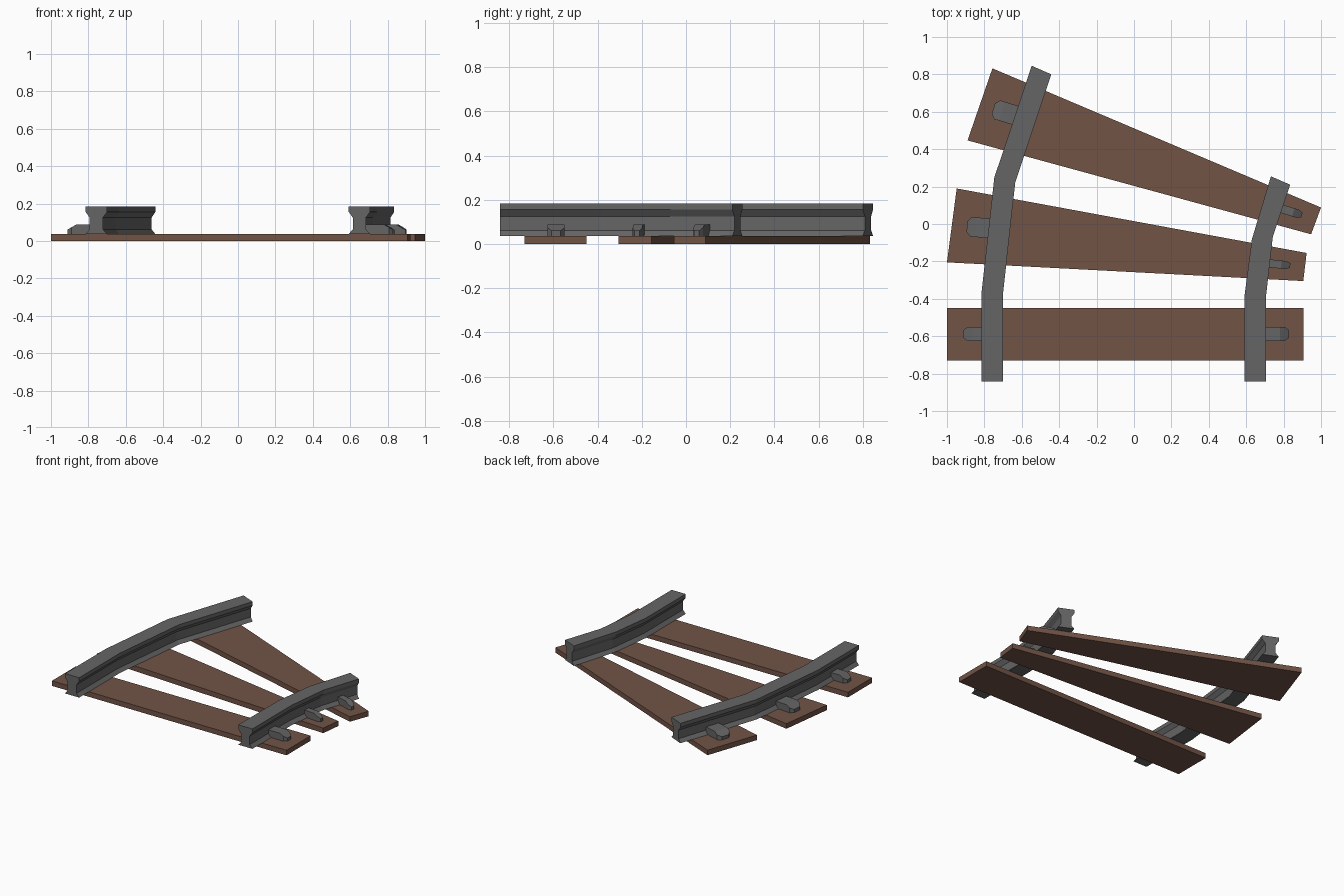
import bpy, bmesh, math
from mathutils import Vector

if "Cube" in bpy.data.objects:
    bpy.data.objects.remove(bpy.data.objects["Cube"])


def material(name, rgb):
    m = bpy.data.materials.new(name)
    m.diffuse_color = (*rgb, 1)
    m.use_nodes = True
    m.node_tree.nodes["Principled BSDF"].inputs["Base Color"].default_value = m.diffuse_color
    return m


WOOD = material("brown_wood", (0.165, 0.087, 0.061))
STEEL = material("dark_steel", (0.13, 0.13, 0.13))
DECK = 0.037   # top of the sleepers


def loft(name, sections, mat):
    """Skin a list of equal-length closed sections and cap both ends."""
    bm = bmesh.new()
    rings = [[bm.verts.new(p) for p in s] for s in sections]
    n = len(rings[0])
    for a, b in zip(rings, rings[1:]):
        for i in range(n):
            j = (i + 1) % n
            bm.faces.new((a[i], a[j], b[j], b[i]))
    bm.faces.new(rings[0])
    bm.faces.new(rings[-1])
    bmesh.ops.recalc_face_normals(bm, faces=bm.faces)
    me = bpy.data.meshes.new(name)
    bm.to_mesh(me)
    bm.free()
    ob = bpy.data.objects.new(name, me)
    me.materials.append(mat)
    bpy.context.collection.objects.link(ob)
    return ob


# Sleepers: tapered planks fanned around the curve
sleepers = [
    [(-1, -.73), (.905, -.73), (.905, -.45), (-1, -.45)],
    [(-1, -.205), (.905, -.305), (.923, -.155), (-.948, .19)],
    [(-.89, .447), (.947, -.055), (1, .088), (-.757, .832)],
]
for k, outline in enumerate(sleepers):
    loft(f"sleeper_{k + 1}",
         [[(x, y, z) for x, y in outline] for z in (0, DECK)], WOOD)

# Rails: I-shaped profile, as (position across 0..1, height), swept between two edges
half = [(0, DECK), (.19, .062), (.19, .125), (0, .155), (0, .183)]
profile = half + [(1 - t, z) for t, z in reversed(half)]


def rail(name, left, right):
    sections = []
    for l, r in zip(left, right):
        l, r = Vector(l), Vector(r)
        sections.append([(*l.lerp(r, t), z) for t, z in profile])
    loft(name, sections, STEEL)


rail("outer_rail",
     [(-.815, -.842), (-.815, -.365), (-.747, .248), (-.547, .846)],
     [(-.70, -.842), (-.70, -.37), (-.635, .222), (-.442, .80)])
rail("inner_rail",
     [(.592, -.842), (.592, -.375), (.63, -.083), (.732, .255)],
     [(.706, -.842), (.706, -.385), (.742, -.07), (.835, .21)])


# Rail clips: blocks with a tapered, sloping nose, running in under the rail
def clip(name, tip, angle, width, length):
    d = Vector((math.cos(math.radians(angle)), math.sin(math.radians(angle))))
    side = Vector((-d.y, d.x))
    sections = []
    for s, w, z in [(0, .55, .06), (.022, 1, .073), (.048, 1, .088), (length, 1, .088)]:
        c = Vector(tip) + d * s
        a, b = c - side * width * w / 2, c + side * width * w / 2
        sections.append([(*a, DECK - .002), (*b, DECK - .002), (*b, z), (*a, z)])
    loft(name, sections, STEEL)


clips = [
    ("outer_clip_1", (-.912, -.588), 0, .075, .14),
    ("outer_clip_2", (-.893, -.013), -5, .105, .14),
    ("outer_clip_3", (-.752, .617), -17, .105, .14),
    ("inner_clip_1", (.828, -.588), 180, .075, .17),
    ("inner_clip_2", (.835, -.222), 174, .043, .14),
    ("inner_clip_3", (.898, .048), 163, .045, .15),
]
for c in clips:
    clip(*c)
